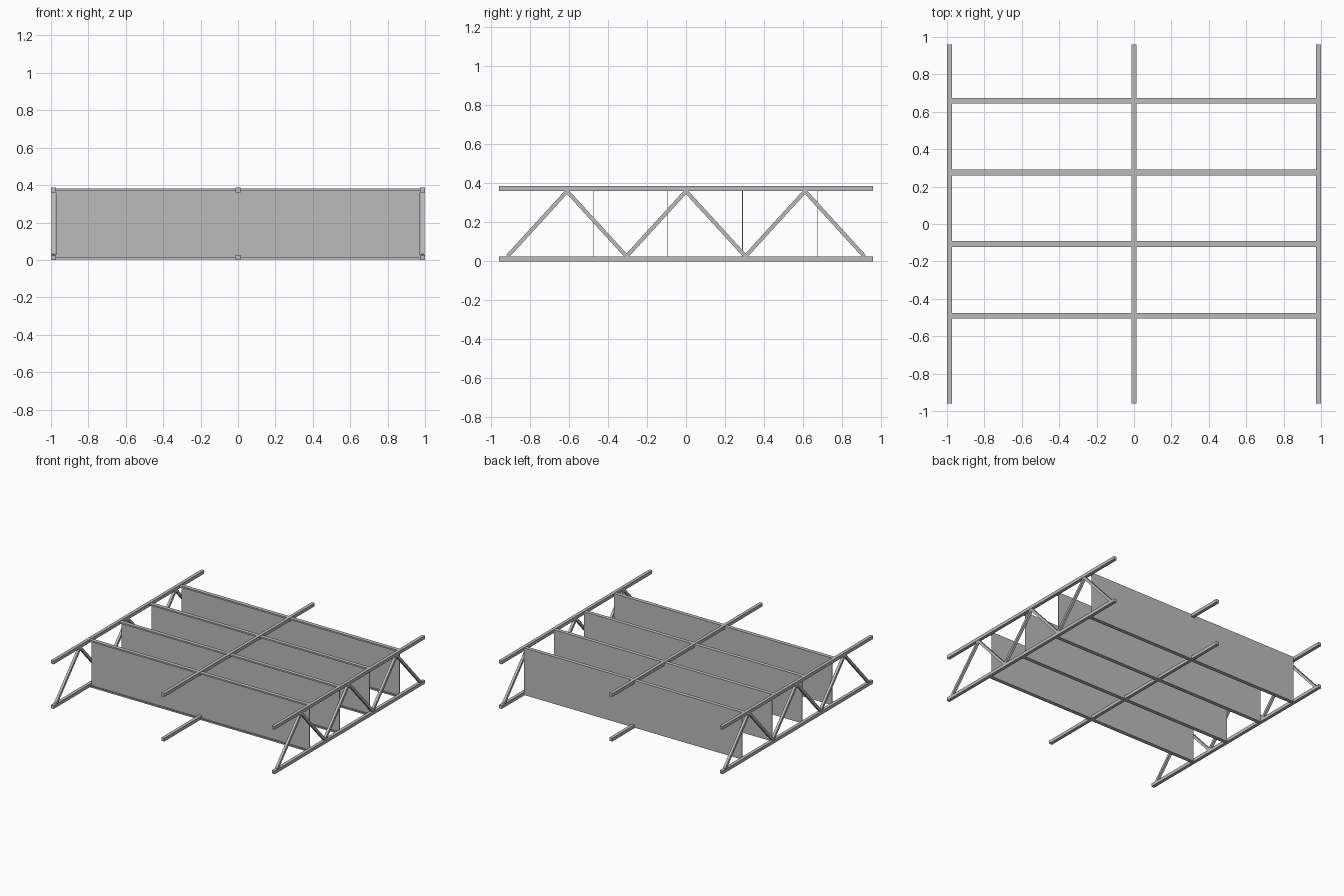
import bpy, math
from mathutils import Vector

cube = bpy.data.objects.get("Cube")
if cube:
    bpy.data.objects.remove(cube, do_unlink=True)

steel = bpy.data.materials.new("steel_grey")
steel.use_nodes = True
GREY = (0.5, 0.5, 0.5, 1)
steel.diffuse_color = GREY
steel.node_tree.nodes["Principled BSDF"].inputs["Base Color"].default_value = GREY


def box(name, centre, size, tilt=0):
    """Box with its size applied, optionally tilted about x."""
    bpy.ops.mesh.primitive_cube_add(size=1, location=centre)
    ob = bpy.context.object
    ob.name = name
    for v in ob.data.vertices:
        v.co = v.co * Vector(size)
    ob.rotation_euler.x = tilt
    ob.data.materials.append(steel)
    return ob


def extrude_x(name, profile, half, y):
    """Extrude a closed (y, z) outline along x."""
    n = len(profile)
    verts = [(x, py, pz) for x in (-half, half) for py, pz in profile]
    faces = [(i, (i + 1) % n, n + (i + 1) % n, n + i) for i in range(n)]
    faces += [tuple(reversed(range(n))), tuple(range(n, 2 * n))]
    mesh = bpy.data.meshes.new(name)
    mesh.from_pydata(verts, [], faces)
    mesh.materials.append(steel)
    ob = bpy.data.objects.new(name, mesh)
    ob.location.y = y
    bpy.context.collection.objects.link(ob)
    return ob


HEIGHT, CHORD, SPAN = 0.386, 0.026, 1.92
SIDE_X = 1 - CHORD / 2

# Top and bottom chords running front to back
for label, x in (("right", -SIDE_X), ("middle", 0), ("left", SIDE_X)):
    for level, z in (("bottom", CHORD / 2), ("top", HEIGHT - CHORD / 2)):
        box(f"{label}_{level}_chord", (x, 0, z), (CHORD, SPAN, CHORD))

# Zigzag bracing in the two side trusses
LOW, HIGH, STEP = 0.026, 0.36, 0.305
for label, x in (("right", -SIDE_X), ("left", SIDE_X)):
    for i in range(6):
        a = Vector((x, (i - 3) * STEP, HIGH if i % 2 else LOW))
        b = Vector((x, (i - 2) * STEP, LOW if i % 2 else HIGH))
        d = b - a
        box(f"{label}_brace_{i + 1}", (a + b) / 2, (0.02, d.length, 0.02),
            math.atan2(d.z, d.y))

# Thin lipped channels spanning side to side, open towards the front
T, FLANGE, LIP, Z0, Z1 = 0.003, 0.031, 0.012, 0.003, HEIGHT - 0.003
channel = [(0, Z0), (0, Z1), (-FLANGE, Z1), (-FLANGE, Z1 - LIP),
           (T - FLANGE, Z1 - LIP), (T - FLANGE, Z1 - T), (-T, Z1 - T),
           (-T, Z0 + T), (T - FLANGE, Z0 + T), (T - FLANGE, Z0 + LIP),
           (-FLANGE, Z0 + LIP), (-FLANGE, Z0)]
for i in range(4):
    extrude_x(f"cross_channel_{i + 1}", channel, 1 - CHORD, -0.475 + i * 0.383)
